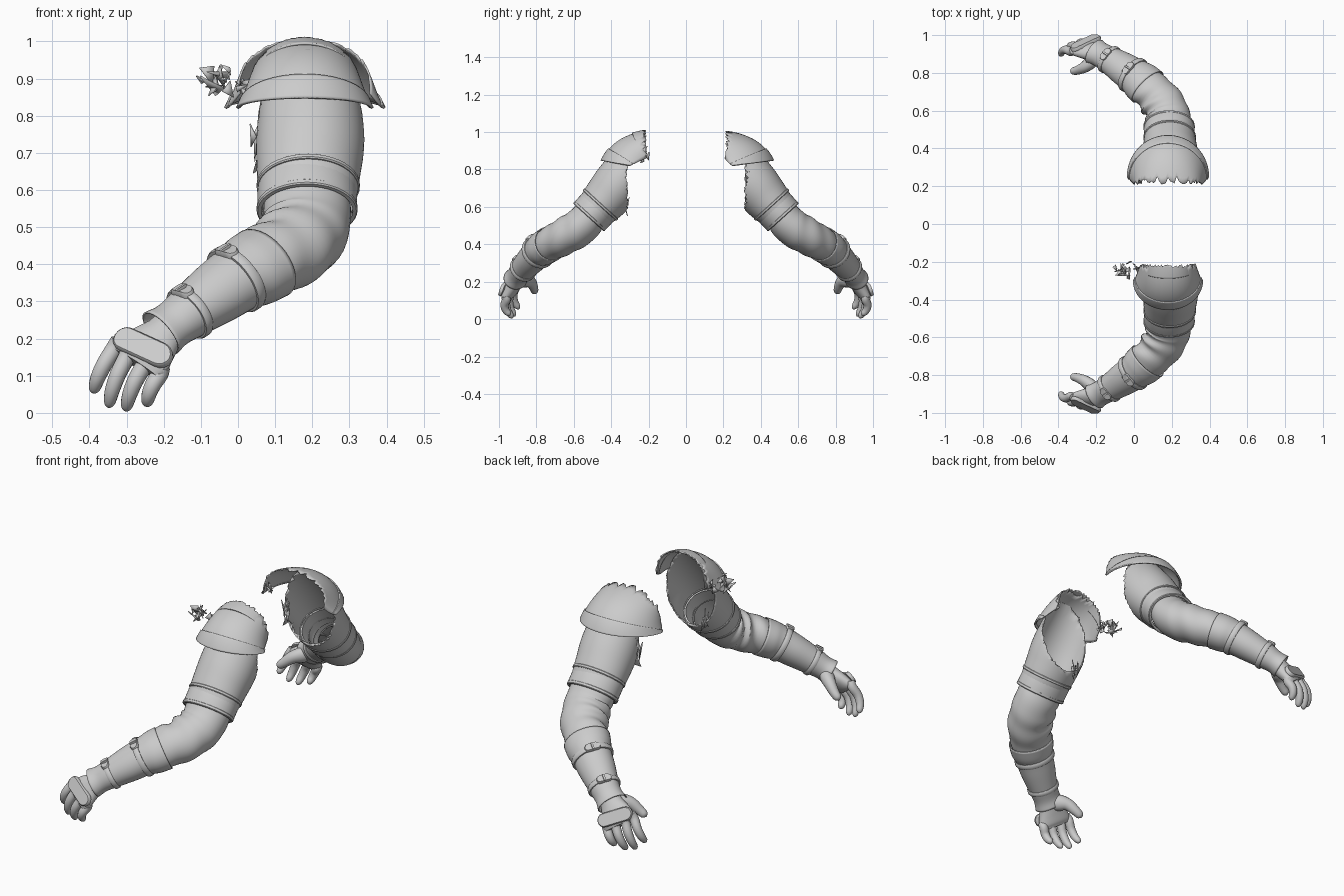
import bpy, bmesh, math, random
from mathutils import Vector

random.seed(4)
old = bpy.data.objects.get("Cube")
if old:
    bpy.data.objects.remove(old)

grey = bpy.data.materials.new("plain_grey")
grey.use_nodes = True
colour = (0.6, 0.6, 0.6, 1)
grey.diffuse_color = colour
grey.node_tree.nodes["Principled BSDF"].inputs["Base Color"].default_value = colour


def finish(name, bm, s, angle=40, thick=0):
    """Mirror to side s, store as an object, shade it."""
    for v in bm.verts:
        v.co.y *= s
    bmesh.ops.recalc_face_normals(bm, faces=bm.faces)
    me = bpy.data.meshes.new(name)
    bm.to_mesh(me)
    bm.free()
    me.materials.append(grey)
    ob = bpy.data.objects.new(name + ("_left" if s > 0 else "_right"), me)
    bpy.context.collection.objects.link(ob)
    if thick:
        m = ob.modifiers.new("thickness", "SOLIDIFY")
        m.thickness, m.offset = thick, 0
    bpy.ops.object.select_all(action="DESELECT")
    bpy.context.view_layer.objects.active = ob
    ob.select_set(True)
    bpy.ops.object.shade_smooth_by_angle(angle=math.radians(angle))


def spline(keys, steps):
    """Smooth path through keys of (x, y, z, width, depth)."""
    k = [Vector(p) for p in keys]
    k = [2 * k[0] - k[1]] + k + [2 * k[-1] - k[-2]]
    out = []
    for i in range(1, len(k) - 2):
        a, b, c, d = k[i - 1:i + 3]
        for j in range(steps):
            t = j / steps
            out.append((2 * b + (c - a) * t + (2 * a - 5 * b + 4 * c - d) * t * t
                        + (3 * b - a - 3 * c + d) * t ** 3) / 2)
    return out + [k[-2]]


def frame(t, ref):
    out = (ref - ref.dot(t) * t).normalized()
    return t.cross(out), out


REF = Vector((0, 0.6, 0.8))
HAND = Vector((-.2, 0.88, 0.42))


def tube(keys, steps=6, sides=32, ref=REF, caps=True, wrinkle=None):
    """Loft elliptical rings along a smooth path."""
    pts = spline(keys, steps)
    bm = bmesh.new()
    rings = []
    for i, p in enumerate(pts):
        t = (pts[min(i + 1, len(pts) - 1)] - pts[max(i - 1, 0)]).to_3d().normalized()
        side, out = frame(t, ref)
        ring = []
        for j in range(sides):
            a = math.tau * j / sides
            f = 1 + (wrinkle(i / (len(pts) - 1), a) if wrinkle else 0)
            ring.append(bm.verts.new(p.to_3d() + f * (side * math.cos(a) * p[3] + out * math.sin(a) * p[4])))
        rings.append(ring)
    for r, q in zip(rings, rings[1:]):
        for j in range(sides):
            bm.faces.new((r[j], r[j - 1], q[j - 1], q[j]))
    if caps:
        bm.faces.new(rings[0])
        bm.faces.new(rings[-1])
    return bm


def band(name, s, centre, along, a, b, width, bulge=0.008):
    """Raised strap around the arm."""
    c, t = Vector(centre), Vector(along).normalized()
    side, out = frame(t, REF)
    bm = bmesh.new()
    rings = []
    for h, g in ((-.5, -.005), (-.5, bulge * .6), (-.3, bulge), (.3, bulge), (.5, bulge * .6), (.5, -.005)):
        rings.append([bm.verts.new(c + t * width * h + side * math.cos(q) * (a + g) + out * math.sin(q) * (b + g))
                      for q in [math.tau * j / 40 for j in range(40)]])
    for r, q in zip(rings, rings[1:]):
        for j in range(40):
            bm.faces.new((r[j], r[j - 1], q[j - 1], q[j]))
    finish(name, bm, s)


def slab(name, s, centre, u, n, length, height, depth, rounding=8):
    """Rounded plate lying in the plane with normal n, long along u."""
    c, n = Vector(centre), Vector(n).normalized()
    u = Vector(u)
    u = (u - u.dot(n) * n).normalized()
    w = n.cross(u)
    bm = bmesh.new()
    layers = []
    for lift, scale in ((-1, 1), (.4, 1), (1, .88)):
        ring = []
        for e in (1, -1):
            for j in range(rounding + 1):
                a = math.pi * (j / rounding - .5) + (0 if e > 0 else math.pi)
                x = e * (length - height) + height * math.cos(a) * scale
                drop = depth * 1.3 * (x / length) ** 2
                ring.append(bm.verts.new(c + u * x + w * height * scale * math.sin(a) + n * (depth * lift - drop)))
        layers.append(ring)
    for r, q in zip(layers, layers[1:]):
        for j in range(len(r)):
            bm.faces.new((r[j], r[j - 1], q[j - 1], q[j]))
    bm.faces.new(layers[0])
    bm.faces.new(layers[-1])
    finish(name, bm, s)


def tear(bm, y, jag):
    """Cut the open end at y and leave it ragged."""
    bmesh.ops.bisect_plane(bm, geom=bm.verts[:] + bm.edges[:] + bm.faces[:], plane_co=(0, y, 0),
                           plane_no=(0, -1, 0), clear_outer=True)
    for v in bm.verts:
        if v.is_boundary and v.co.y < y + .001:
            v.co.y += random.uniform(0, jag)


def pad(name, s, half, side_y, reach, t0, t1, lift=0, thick=.006, jag=0.0):
    """Domed shoulder plate swept from the torn neck side to the flared rim."""
    bm = bmesh.new()
    cols, rows, grid = 48, 10, []
    for i in range(cols + 1):
        f = math.pi * (i / cols - .5)
        sn, cs = math.sin(f), max(math.cos(f), 0)
        p0 = Vector((.18 + (half - .025) * sn, .21, .86 + .145 * cs ** .65))
        p1 = Vector((.18 + (half - .005) * sn, side_y - .03 + (reach - .03) * cs, .835 + .145 * cs))
        p2 = Vector((.18 + (half + .01) * sn, side_y + reach * cs, .82 + .025 * cs))
        col = []
        start = t0 + random.uniform(0, jag)
        for j in range(rows + 1):
            t = start + (t1 - start) * j / rows
            p = p0 * (1 - t) ** 2 + p1 * 2 * t * (1 - t) + p2 * t * t
            p += Vector((sn, cs * .6, cs * .6)) * lift
            col.append(bm.verts.new(p))
        grid.append(col)
    for a, b in zip(grid, grid[1:]):
        for j in range(rows):
            bm.faces.new((a[j], a[j + 1], b[j + 1], b[j]))
    finish(name, bm, s, thick=thick)


def shard(name, s, centre, spread, count):
    """Cluster of torn slivers."""
    bm = bmesh.new()
    for _ in range(count):
        c = Vector(centre) + Vector([random.uniform(-d, d) * .4 for d in spread])
        bm.faces.new([bm.verts.new(c + Vector([random.uniform(-d, d) * .7 for d in spread])) for _ in range(3)])
    finish(name, bm, s, thick=.004)


def folds(t, a):
    """Cloth creases, deepest on the inner bend of the elbow."""
    weight = math.exp(-((t - .42) / .25) ** 2) * (.25 + .75 * max(0, -math.cos(a)))
    return .1 * weight * math.sin(34 * t + 2.2 * math.sin(a))


for s in (1, -1):
    # Hollow upper arm plate, torn open on the body side
    bm = tube([(.19, .18, .94, .12, .12), (.195, .335, .755, .142, .132), (.19, .425, .648, .137, .122),
               (.187, .515, .55, .124, .098)], 8, 48, caps=False)
    tear(bm, .31, .035 if s > 0 else .012)
    finish("upper_arm", bm, s, thick=.005)
    band("upper_arm_band_top", s, (.189, .458, .612), (0, .67, -.74), .131, .114, .016)
    band("upper_arm_cuff", s, (.187, .488, .579), (0, .67, -.74), .13, .108, .085, .004)
    band("upper_arm_band_bottom", s, (.186, .515, .55), (0, .67, -.74), .128, .104, .018)

    # Cloth sleeve around the elbow
    finish("sleeve", tube([(.187, .51, .555, .117, .093), (.182, .565, .494, .117, .1), (.147, .645, .445, .113, .098),
                           (.07, .725, .402, .104, .09), (0, .785, .362, .09, .08), (-.08, .84, .31, .08, .07)],
                          8, 40, caps=False, wrinkle=folds), s)

    # Forearm guard with its flared elbow and wrist ends
    finish("forearm_guard", tube([(.072, .725, .403, .113, .093), (.035, .758, .382, .108, .091),
                                  (0, .785, .362, .095, .083), (-.06, .825, .32, .087, .076),
                                  (-.13, .87, .27, .072, .065), (-.175, .895, .238, .066, .056),
                                  (-.208, .912, .215, .074, .06)], 5, 36, caps=False), s, thick=.005)
    along = (-.7, .47, -.47)
    band("elbow_strap", s, (-.005, .788, .36), along, .097, .086, .028)
    band("wrist_strap", s, (-.13, .87, .27), along, .074, .066, .025)
    for name, c, r, size in (("elbow", (-.005, .788, .36), .093, .04), ("wrist", (-.13, .87, .27), .073, .038)):
        side, out = frame(Vector(along).normalized(), REF)
        n = (out - side * .35).normalized()
        slab(name + "_buckle", s, Vector(c) + n * r, side, n, size, .02, .008)
        slab(name + "_buckle_pin", s, Vector(c) + n * (r + .008), along, n, .02, .005, .004)

    # Gloved hand
    finish("palm", tube([(-.17, .89, .24, .054, .045), (-.2, .905, .21, .058, .043), (-.235, .923, .178, .076, .04),
                         (-.262, .938, .15, .088, .036), (-.277, .945, .132, .082, .026)], 5, 28, ref=HAND), s, 60)
    fingers = {"index": ((-.335, .912, .17), (-.385, .89, .062)),
               "middle": ((-.3, .935, .15), (-.344, .912, .024)),
               "ring": ((-.255, .953, .125), (-.298, .925, .014)),
               "little": ((-.21, .96, .105), (-.242, .938, .026))}
    for name, (a, b) in fingers.items():
        a, b = Vector(a), Vector(b)
        keys = []
        for t, r in ((-.25, .02), (0, .023), (.35, .022), (.7, .02), (.95, .016), (1.04, .009), (1.07, .002)):
            p = a.lerp(b, t) + Vector((-.008, .022, 0)) * math.sin(math.pi * max(t, 0) * .9)
            keys.append((*p, r, r))
        finish(name + "_finger", tube(keys, 3, 14, ref=HAND), s, 60)
    finish("thumb", tube([(-.2, .9, .215, .034, .034), (-.225, .862, .21, .042, .036), (-.26, .832, .2, .032, .03),
                          (-.297, .815, .17, .025, .024), (-.324, .809, .148, .019, .018),
                          (-.333, .808, .14, .003, .003)], 4, 16, ref=HAND), s, 60)
    slab("knuckle_plate", s, (-.258, .968, .18), (.15, .05, -.075), (-.22, .88, .42), .09, .034, .009)

    # Shoulder plate with rim and ragged inner edge
    half, side_y, reach = (.2, .25, .215) if s > 0 else (.168, .3, .15)
    pad("shoulder_plate", s, half, side_y, reach, 0, .95, jag=.12)
    pad("shoulder_rim", s, half, side_y, reach, .74, 1, .004, .008)
    if s < 0:
        pad("shoulder_collar", s, half - .015, side_y, reach, 0, .22, .008, .006, .05)
    shard("torn_edge", s, (.02, .23, .87), (.03, .025, .04), 7)
    shard("torn_flap", s, (.055, .325, .71) if s > 0 else (.12, .32, .62), (.025, .02, .08), 6)

# Loose torn fragment beside the right shoulder
shard("loose_fragment", -1, (-.06, .245, .9), (.05, .05, .05), 14)
